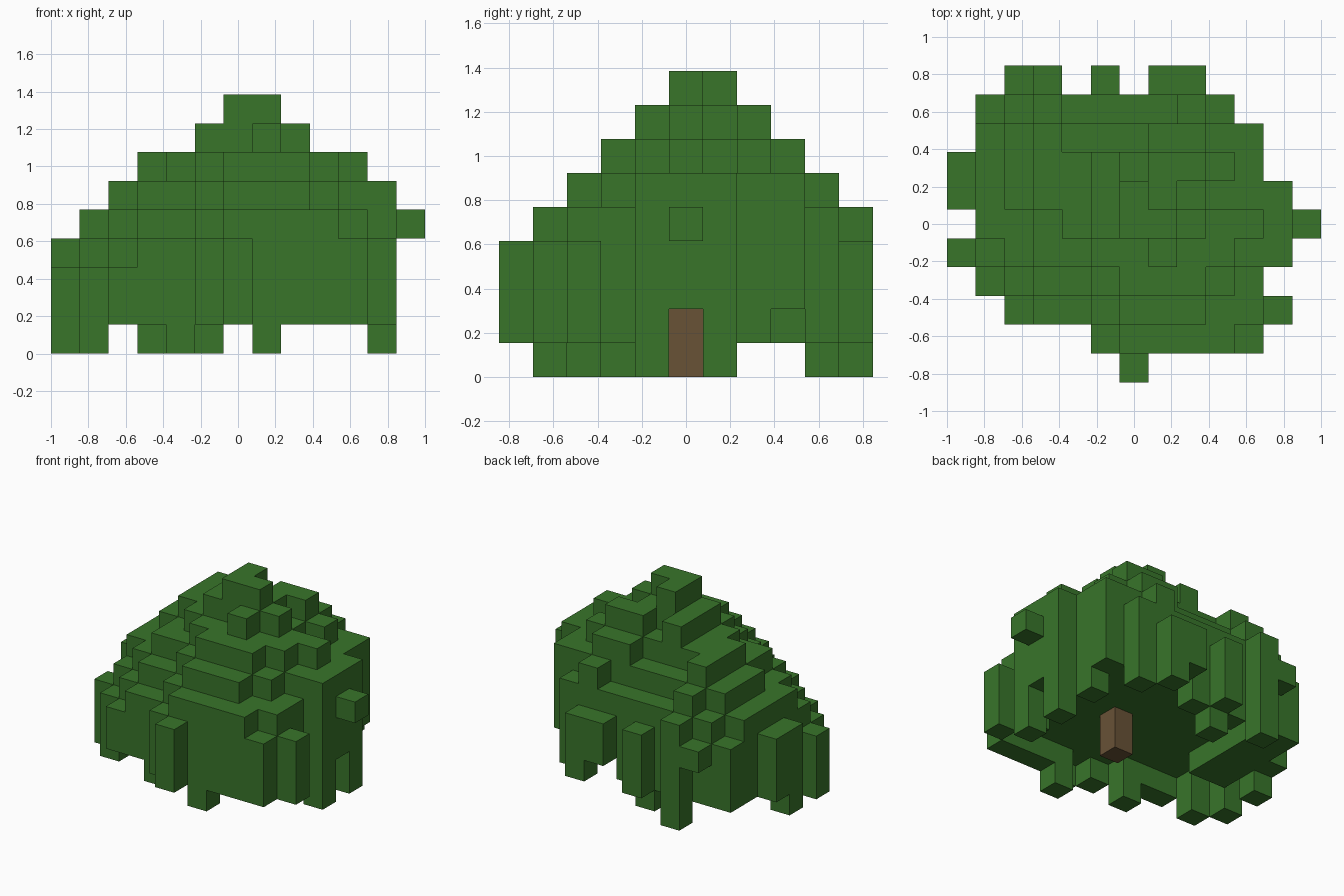
import bpy
import bmesh
from mathutils import Vector

if "Cube" in bpy.data.objects:
    bpy.data.objects.remove(bpy.data.objects["Cube"], do_unlink=True)

# Leaf column tops in block units, front row first, left to right across x
ROWS = [
    "......4......",
    ".....455554..",
    "..3445666554.",
    ".3455677765..",
    "345667787766.",
    ".556789987765",
    "456778987666.",
    "45677878876..",
    ".5676667766..",
    ".456555565...",
    "..45.4.44....",
]
COLS = len(ROWS[0])
UNIT = 2 / COLS
TRUNK = (7, 5)

# Columns hanging down to the ground, and ones starting higher than usual
GROUNDED = {(7, 1), (4, 2), (1, 3), (0, 4), (11, 4), (0, 6),
            (11, 6), (5, 9), (3, 10)}
RAISED = {(2, 10): 3, (7, 10): 2, (10, 8): 2, (12, 5): 4}


def material(name, colour):
    mat = bpy.data.materials.new(name)
    mat.use_nodes = True
    mat.diffuse_color = (*colour, 1)
    mat.node_tree.nodes["Principled BSDF"].inputs["Base Color"].default_value = (*colour, 1)
    return mat


def has_leaves(i, j):
    return 0 <= j < len(ROWS) and 0 <= i < COLS and ROWS[j][i] != "."


def column_bottom(i, j):
    if (i, j) in GROUNDED:
        return 0
    if (i, j) in RAISED:
        return RAISED[i, j]
    # The rim hangs lower than the hollow inside, except at the back corner
    neighbours = ((i - 1, j), (i + 1, j), (i, j - 1), (i, j + 1))
    inside = all(has_leaves(*n) for n in neighbours)
    solid_corner = i <= 2 and j >= 5
    return 2 if inside and not solid_corner else 1


def block_mesh(name, cells, mat):
    """Build the outer skin of a set of unit blocks."""
    bm = bmesh.new()
    corners = {}

    def corner(p):
        key = tuple(round(c * 2) for c in p)
        if key not in corners:
            x, y, z = p
            corners[key] = bm.verts.new(((x - COLS / 2) * UNIT,
                                         (y - len(ROWS) / 2) * UNIT, z * UNIT))
        return corners[key]

    for cell in cells:
        centre = Vector(cell) + Vector((0.5, 0.5, 0.5))
        for axis in range(3):
            for side in (-1, 1):
                normal = Vector((0, 0, 0))
                normal[axis] = side
                if tuple(int(c) for c in Vector(cell) + normal) in cells:
                    continue
                u = Vector((0, 0, 0))
                u[(axis + 1) % 3] = 0.5
                v = normal.cross(u)
                mid = centre + normal / 2
                bm.faces.new([corner(mid + d) for d in (-u - v, u - v, u + v, v - u)])

    # Merge coplanar squares into larger flat faces
    bmesh.ops.dissolve_limit(bm, angle_limit=0.01, verts=bm.verts, edges=bm.edges)
    mesh = bpy.data.meshes.new(name)
    bm.to_mesh(mesh)
    bm.free()
    mesh.materials.append(mat)
    obj = bpy.data.objects.new(name, mesh)
    bpy.context.collection.objects.link(obj)


# Leafy crown
leaf_cells = set()
for j, row in enumerate(ROWS):
    for i, top in enumerate(row):
        if top != ".":
            for k in range(column_bottom(i, j), int(top)):
                leaf_cells.add((i, j, k))
block_mesh("leaf_crown", leaf_cells, material("leaf green", (0.040, 0.178, 0.023)))

# Short trunk beneath the crown
trunk_cells = {(*TRUNK, k) for k in range(2)}
block_mesh("trunk", trunk_cells, material("bark brown", (0.138, 0.084, 0.037)))
